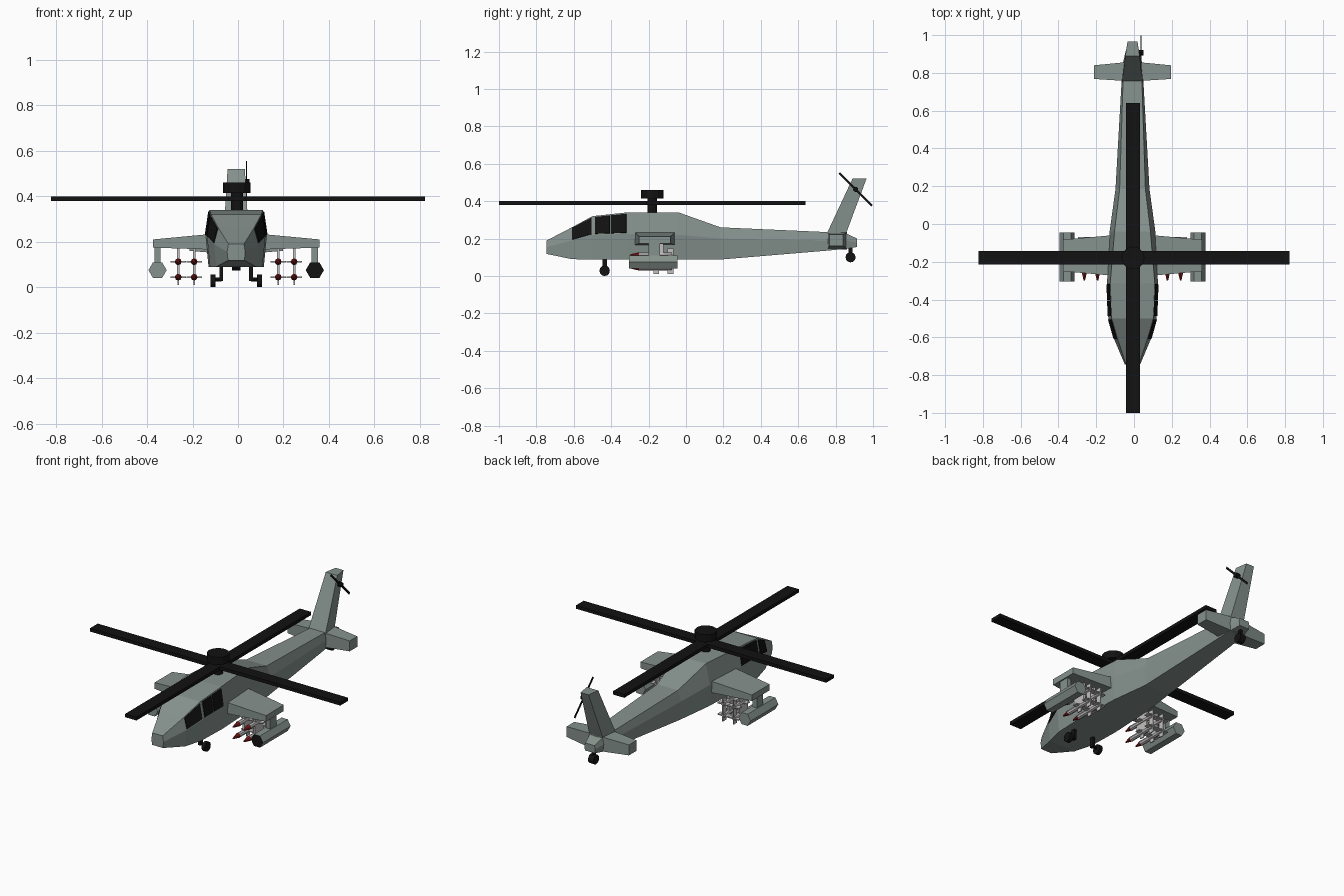
import bpy, bmesh, math
from mathutils import Vector, Matrix

if "Cube" in bpy.data.objects:
    bpy.data.objects.remove(bpy.data.objects["Cube"])

CX = -0.008  # airframe centre line


def mat(name, col):
    m = bpy.data.materials.new(name)
    m.diffuse_color = (*col, 1)
    m.use_nodes = True
    m.node_tree.nodes["Principled BSDF"].inputs["Base Color"].default_value = m.diffuse_color
    return m


GREY = mat("grey_green_paint", (0.235, 0.285, 0.265))
BLACK = mat("black", (0.006, 0.006, 0.006))
RED = mat("dark_red", (0.25, 0.012, 0.012))
PALE = mat("pale_grey", (0.55, 0.53, 0.53))


def finish(name, bm, mats):
    bmesh.ops.recalc_face_normals(bm, faces=bm.faces[:])
    me = bpy.data.meshes.new(name)
    bm.to_mesh(me)
    bm.free()
    for m in mats:
        me.materials.append(m)
    ob = bpy.data.objects.new(name, me)
    bpy.context.collection.objects.link(ob)
    return ob


def loft(name, sections, m):
    """Skin a list of equal-length point loops and cap both ends."""
    bm = bmesh.new()
    rings = [[bm.verts.new(p) for p in s] for s in sections]
    n = len(rings[0])
    for a, b in zip(rings, rings[1:]):
        for i in range(n):
            bm.faces.new((a[i], a[(i + 1) % n], b[(i + 1) % n], b[i]))
    bm.faces.new(rings[0])
    bm.faces.new(rings[-1])
    return finish(name, bm, [m])


def box(name, x, y, z, m):
    """Box from (min, max) ranges."""
    return loft(name, [[(a, y[0], z[0]), (a, y[1], z[0]), (a, y[1], z[1]), (a, y[0], z[1])] for a in x], m)


def rod(name, a, b, r, m, sides=12, r2=None, turn=0):
    """Cylinder or cone between two points."""
    a, b = Vector(a), Vector(b)
    d = b - a
    bm = bmesh.new()
    mtx = Matrix.Translation((a + b) / 2) @ d.to_track_quat('Z', 'Y').to_matrix().to_4x4() @ Matrix.Rotation(turn, 4, 'Z')
    bmesh.ops.create_cone(bm, cap_ends=True, segments=sides, radius1=r,
                          radius2=r if r2 is None else r2, depth=d.length, matrix=mtx)
    return finish(name, bm, [m])


# Fuselage stations: y, top z, shoulder z, bottom z, half width, top half width
ST = [(-0.745, 0.19, 0.155, 0.118, 0.040, 0.034),
      (-0.61, 0.26, 0.19, 0.09, 0.097, 0.078),
      (-0.50, 0.32, 0.22, 0.088, 0.128, 0.110),
      (-0.315, 0.34, 0.225, 0.088, 0.135, 0.118),
      (-0.04, 0.34, 0.22, 0.088, 0.121, 0.095),
      (0.185, 0.26, 0.20, 0.088, 0.090, 0.068),
      (0.75, 0.235, 0.19, 0.135, 0.058, 0.050),
      (0.855, 0.228, 0.19, 0.145, 0.050, 0.042),
      (0.915, 0.20, 0.18, 0.155, 0.036, 0.030)]
loft("fuselage", [[(CX - wt, y, t), (CX + wt, y, t), (CX + w, y, s),
                   (CX + w * 0.9, y, b), (CX - w * 0.9, y, b), (CX - w, y, s)]
                  for y, t, s, b, w, wt in ST], GREY)


# Cockpit side windows: thin plates on the sloped upper sides
def side_point(k, u, v, side):
    A, B = ST[k], ST[k + 1]
    y, t, s, _, w, wt = [p + (q - p) * u for p, q in zip(A, B)]
    return Vector((CX + side * (w + (wt - w) * v), y, s + (t - s) * v))


for side in (-1, 1):
    for i, (k, u0, u1) in enumerate([(1, 0.02, 0.95), (2, 0.08, 0.50), (2, 0.54, 0.98)]):
        quad = [side_point(k, u, v, side) for u, v in ((u0, 0.05), (u1, 0.05), (u1, 0.93), (u0, 0.93))]
        out = Vector((side * 0.004, -0.001, 0.0015))
        loft(f"window_{i}_{side}", [[p - out for p in quad], [p + out for p in quad]], BLACK)

# Tail fin, leaning back
loft("tail_fin", [[(CX - f, y0, z), (CX + f, y0, z), (CX + r, y1, z), (CX - r, y1, z)]
                  for y0, y1, z, f, r in ((0.752, 0.855, 0.225, 0.056, 0.045),
                                          (0.89, 0.965, 0.52, 0.038, 0.026))], GREY)

# Tail plane
loft("tail_plane", [[(CX + x, y0, z0), (CX + x, y1, z0), (CX + x, y1, z1), (CX + x, y0, z1)]
                    for x, y0, y1, z0, z1 in ((-0.205, 0.768, 0.84, 0.16, 0.222),
                                              (0, 0.755, 0.86, 0.142, 0.234),
                                              (0.205, 0.768, 0.84, 0.16, 0.222))], GREY)

# Main rotor
RY = -0.18
box("rotor_blades_across", (-0.823, 0.823), (RY - 0.034, RY + 0.038), (0.38, 0.40), BLACK)
box("rotor_blades_along", (-0.042, 0.032), (-1.0, 0.64), (0.38, 0.40), BLACK)
rod("rotor_mast", (-0.005, RY, 0.30), (-0.005, RY, 0.42), 0.026, BLACK)
rod("rotor_hub", (-0.005, RY, 0.415), (-0.005, RY, 0.46), 0.061, BLACK)

# Tail rotor: one diagonal bar on the right of the fin
tail_blade = box("tail_rotor_blade", (-0.002, 0.002), (-0.124, 0.124), (-0.006, 0.006), BLACK)
tail_blade.matrix_world = Matrix.Translation((0.037, 0.907, 0.463)) @ Matrix.Rotation(math.radians(-45), 4, 'X')
rod("tail_rotor_hub", (0.015, 0.907, 0.463), (0.05, 0.907, 0.463), 0.014, BLACK, 8)

for s in (-1, 1):
    side = "right" if s > 0 else "left"
    # Stub wing
    loft(f"stub_wing_{side}", [[(CX + s * x, y0, z0), (CX + s * x, y1, z0), (CX + s * x, y1, z1), (CX + s * x, y0, z1)]
                               for x, y0, y1, z0, z1 in ((0.09, -0.275, -0.058, 0.165, 0.236),
                                                         (0.367, -0.25, -0.083, 0.174, 0.21))], GREY)
    # Hexagonal rocket pod on its pylon; the right one has a black front
    px = CX + s * 0.346
    box(f"pod_pylon_{side}", (px - 0.014, px + 0.014), (-0.20, -0.14), (0.10, 0.18), GREY)
    pod = rod(f"rocket_pod_{side}", (px, -0.305, 0.075), (px, -0.045, 0.075), 0.04, GREY, 6)
    xs = [v.co.x for v in pod.data.vertices]
    if max(xs) - min(xs) < 0.075:  # keep the points sideways
        pod.data.transform(Matrix.Translation((px, 0, 0.075)) @ Matrix.Rotation(math.pi / 6, 4, 'Y')
                           @ Matrix.Translation((-px, 0, -0.075)))
    pod.data.materials.append(BLACK)
    if s > 0:
        for f in pod.data.polygons:
            f.material_index = 1 if f.normal.y < -0.9 else 0
    # Four missiles with cross fins, in two columns
    for c, off in enumerate((0.185, 0.255)):
        mx = CX + s * off
        box(f"missile_hanger_{side}_{c}", (mx - 0.006, mx + 0.006), (-0.20, -0.12), (0.05, 0.18), PALE)
        for r, mz in enumerate((0.044, 0.112)):
            tag = f"{side}_{c}_{r}"
            rod(f"missile_body_{tag}", (mx, -0.25, mz), (mx, -0.075, mz), 0.014, PALE, 8)
            rod(f"missile_nose_{tag}", (mx, -0.25, mz), (mx, -0.298, mz), 0.015, RED, 8, 0.004)
            for k, (y0, y1) in enumerate(((-0.175, -0.145), (-0.10, -0.068))):
                box(f"missile_fin_flat_{tag}_{k}", (mx - 0.034, mx + 0.034), (y0, y1), (mz - 0.003, mz + 0.003), PALE)
                box(f"missile_fin_upright_{tag}_{k}", (mx - 0.003, mx + 0.003), (y0, y1), (mz - 0.034, mz + 0.034), PALE)
    # Front wheels on bent legs
    wx = CX + s * 0.103
    lx = CX + s * 0.065
    box(f"front_leg_{side}", (lx - 0.008, lx + 0.008), (-0.447, -0.423), (0.028, 0.10), BLACK)
    rod(f"front_axle_{side}", (lx, -0.435, 0.034), (wx, -0.435, 0.034), 0.008, BLACK, 8)
    rod(f"front_wheel_{side}", (wx - 0.011, -0.435, 0.028), (wx + 0.011, -0.435, 0.028), 0.028, BLACK)

# Tail wheel
box("tail_leg", (CX - 0.008, CX + 0.008), (0.87, 0.89), (0.10, 0.165), BLACK)
rod("tail_wheel", (CX - 0.018, 0.88, 0.10), (CX + 0.018, 0.88, 0.10), 0.027, BLACK)
